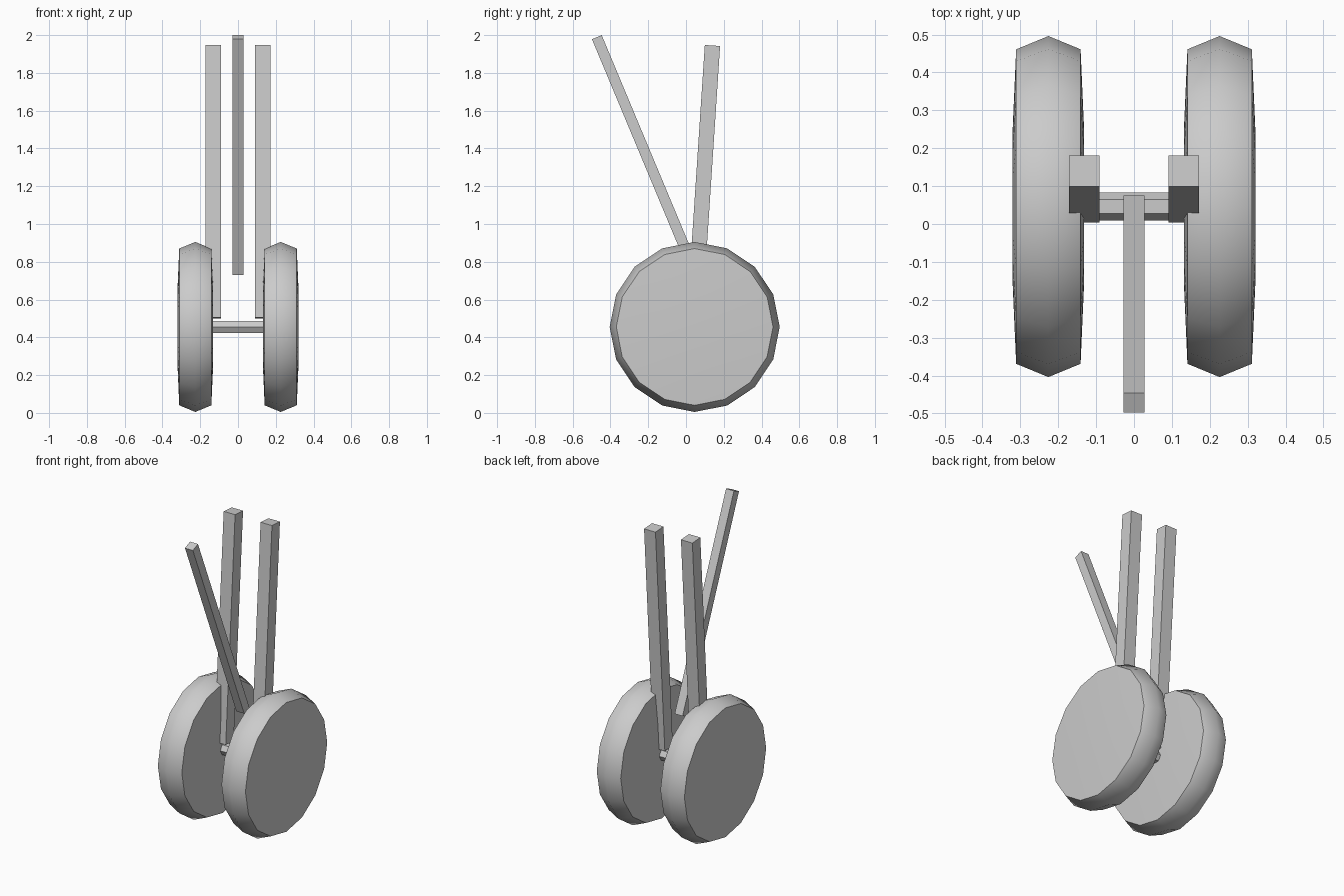
import bpy, bmesh
from math import radians, sin, cos, tau
from mathutils import Vector

cube = bpy.data.objects.get("Cube")
if cube:
    bpy.data.objects.remove(cube, do_unlink=True)

grey = bpy.data.materials.new("plain grey")
grey.use_nodes = True
COLOUR = (0.6, 0.6, 0.6, 1)
grey.diffuse_color = COLOUR
grey.node_tree.nodes["Principled BSDF"].inputs["Base Color"].default_value = COLOUR

HUB_Y, HUB_Z = 0.046, 0.455


def finish(name, bm, smooth=False):
    """Turn a bmesh into a named grey object."""
    bmesh.ops.recalc_face_normals(bm, faces=bm.faces)
    mesh = bpy.data.meshes.new(name)
    bm.to_mesh(mesh)
    bm.free()
    mesh.materials.append(grey)
    obj = bpy.data.objects.new(name, mesh)
    bpy.context.collection.objects.link(obj)
    if smooth:
        bpy.ops.object.select_all(action="DESELECT")
        obj.select_set(True)
        bpy.context.view_layer.objects.active = obj
        bpy.ops.object.shade_smooth_by_angle(angle=radians(55))
    return obj


def lathe(name, profile, sides, x, smooth=False):
    """Revolve (offset, radius) points about the axle line and cap both ends."""
    bm = bmesh.new()
    rings = []
    for dx, r in profile:
        rings.append([bm.verts.new((x + dx, HUB_Y + r * cos(tau * i / sides),
                                    HUB_Z + r * sin(tau * i / sides)))
                      for i in range(sides)])
    for a, b in zip(rings, rings[1:]):
        for i in range(sides):
            j = (i + 1) % sides
            bm.faces.new((a[i], a[j], b[j], b[i]))
    bm.faces.new(rings[0])
    bm.faces.new(rings[-1])
    return finish(name, bm, smooth)


def bar(name, x, bottom, top, width):
    """Square bar between two (y, z) points."""
    start, end = Vector((x, *bottom)), Vector((x, *top))
    along = (end - start).normalized()
    side = Vector((width / 2, 0, 0))
    depth = along.cross(Vector((1, 0, 0))) * width / 2
    bm = bmesh.new()
    ends = [[bm.verts.new(p + side * s + depth * d)
             for s, d in ((-1, -1), (1, -1), (1, 1), (-1, 1))] for p in (start, end)]
    for i in range(4):
        j = (i + 1) % 4
        bm.faces.new((ends[0][i], ends[0][j], ends[1][j], ends[1][i]))
    for loop in ends:
        bm.faces.new(loop)
    return finish(name, bm)


# Wheels with a peaked tread and slightly domed sides, plus the upright struts
half = [(0, 0.45), (0.085, 0.415), (0.094, 0.21)]
tyre = [(-dx, r) for dx, r in reversed(half[1:])] + half
for label, s in (("left", 1), ("right", -1)):
    lathe(label + "_wheel", tyre, 16, s * 0.226, smooth=True)
    bar(label + "_strut", s * 0.131, (0.045, 0.503), (0.14, 1.945), 0.081)

# Six-sided axle joining the wheels
lathe("axle", [(-0.16, 0.037), (0.16, 0.037)], 6, 0)

# Slanted brace leaning forward
bar("front_brace", 0, (0.049, 0.742), (-0.472, 1.989), 0.056)
